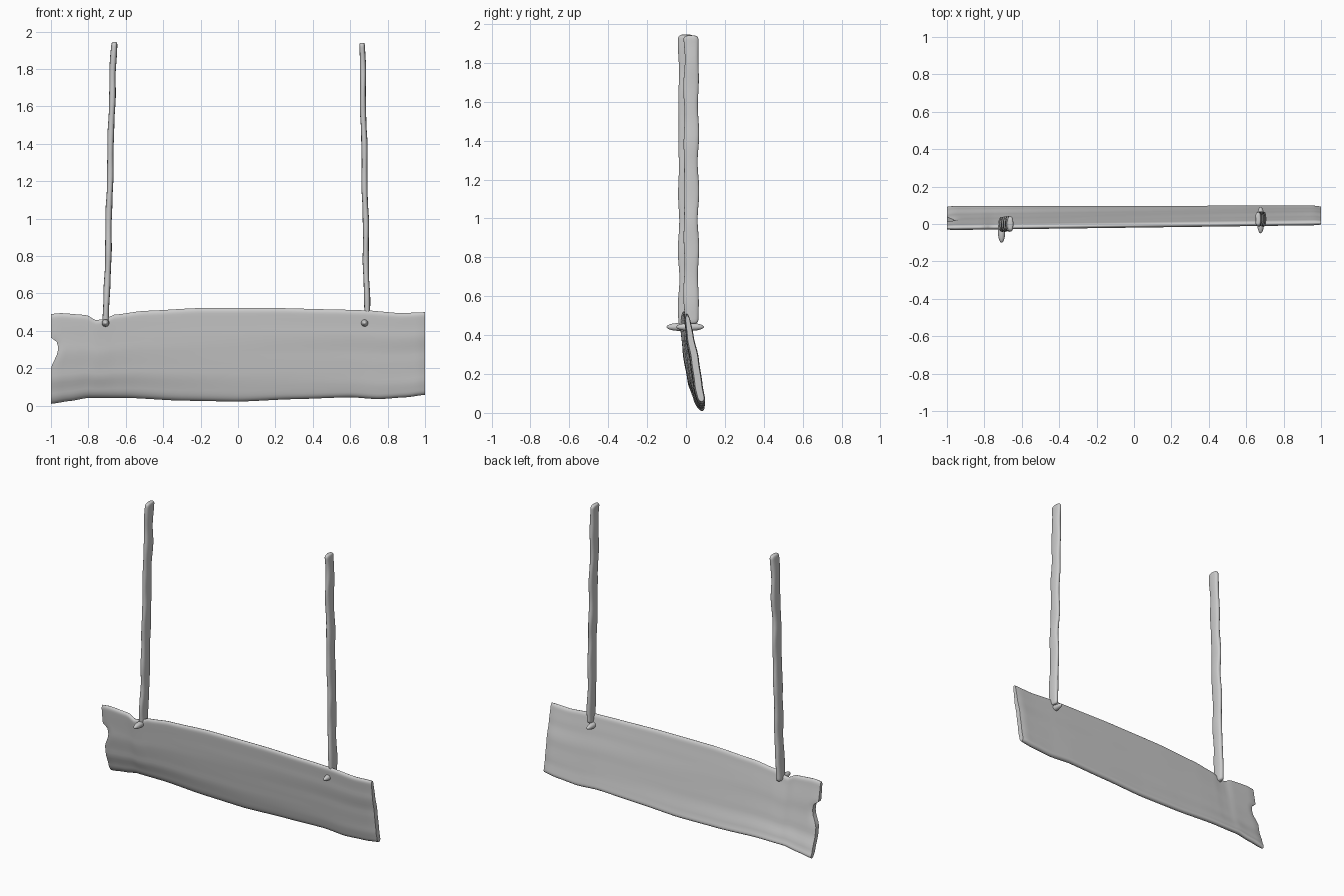
import bpy, math, random

if "Cube" in bpy.data.objects:
    bpy.data.objects.remove(bpy.data.objects["Cube"])

random.seed(4)


def lerp(points, x):
    """Smooth interpolation through (position, value) pairs."""
    if x <= points[0][0]:
        return points[0][1]
    for (a, va), (b, vb) in zip(points, points[1:]):
        if x <= b:
            t = (x - a) / (b - a)
            t = 0.5 * t + 0.5 * t * t * (3 - 2 * t)
            return va + (vb - va) * t
    return points[-1][1]


def make_object(name, verts, faces):
    mesh = bpy.data.meshes.new(name)
    mesh.from_pydata(verts, [], faces)
    mesh.update()
    obj = bpy.data.objects.new(name, mesh)
    bpy.context.collection.objects.link(obj)
    bpy.ops.object.select_all(action='DESELECT')
    obj.select_set(True)
    bpy.context.view_layer.objects.active = obj
    bpy.ops.object.mode_set(mode='EDIT')
    bpy.ops.mesh.select_all(action='SELECT')
    bpy.ops.mesh.normals_make_consistent(inside=False)
    bpy.ops.object.mode_set(mode='OBJECT')
    bpy.ops.object.shade_smooth_by_angle(angle=math.radians(50))
    return obj


# Plank: outline, lean and thickness profiles
TOP = [(-1, .49), (-.95, .495), (-.81, .485), (-.76, .457), (-.71, .465), (-.66, .487),
       (-.5, .507), (-.2, .522), (.2, .522), (.5, .515), (.68, .51), (.87, .495), (1, .50)]
BOTTOM = [(-1, .01), (-.9, .025), (-.8, .042), (-.6, .042), (-.3, .027), (0, .022),
          (.3, .035), (.6, .045), (.75, .035), (.9, .045), (1, .058)]
LEAN_LEFT = [(0, .082), (.1, .062), (.3, .03), (.6, .005), (1, -.02)]
LEAN_RIGHT = [(0, .08), (.2, .063), (.5, .045), (.75, .022), (1, .006)]
NOTCH = [(.2, 0), (.29, .037), (.335, .037), (.365, 0)]
HALF = [(0, .021), (.15, .023), (.6, .022), (1, .014)]


def make_plank():
    nx, nt = 100, 32
    verts, faces = [], []
    for i in range(nx + 1):
        x0 = -1 + 2 * i / nx
        lo, hi = lerp(BOTTOM, x0), lerp(TOP, x0)
        mix = (x0 + 1) / 2
        end = min(1, .75 + (1 - abs(x0)) * 8)
        ring = []
        for j in range(nt + 1):
            t = 0.5 - 0.5 * math.cos(math.pi * j / nt)
            z = lo + (hi - lo) * t
            y = lerp(LEAN_LEFT, t) * (1 - mix) + lerp(LEAN_RIGHT, t) * mix
            edge = min(1, t / .05, (1 - t) / .05)
            half = lerp(HALF, t) * end * math.sqrt(max(.03, 1 - (1 - edge) ** 2))
            x = x0 + lerp(NOTCH, z) * max(0, 1 - (x0 + 1) / .15)
            ring.append(((x, y - half, z), (x, y + half, z)))
        verts += [p[0] for p in ring] + [p[1] for p in reversed(ring)]
    n = 2 * (nt + 1)
    for i in range(nx):
        for j in range(n):
            k = (j + 1) % n
            faces.append((i * n + j, i * n + k, (i + 1) * n + k, (i + 1) * n + j))
    # End caps, as strips joining front to back
    for base in (0, nx * n):
        for j in range(nt):
            faces.append((base + j, base + j + 1, base + n - 2 - j, base + n - 1 - j))
    make_object("plank", verts, faces)


def make_strap(name, path, y_mid, y_half, x_half, z0, z1):
    rings, sides = 60, 20
    verts, faces = [], []
    waves = [random.uniform(0, 6.28) for _ in range(4)]
    for i in range(rings + 1):
        u = 0.5 - 0.5 * math.cos(math.pi * i / rings)
        z = z0 + (z1 - z0) * u
        d = min(z - z0, z1 - z)
        cap = .55 + .45 * math.sqrt(1 - (1 - min(1, d / .02)) ** 2)
        ry = (y_half + .0025 * math.sin(z * 23 + waves[0])) * cap
        rx = (x_half + .001 * math.sin(z * 31 + waves[1])) * cap
        cx = lerp(path, z) + .002 * math.sin(z * 15 + waves[2])
        cy = y_mid + .002 * math.sin(z * 19 + waves[3])
        for j in range(sides):
            a = 2 * math.pi * j / sides
            c, s = math.cos(a), math.sin(a)
            verts.append((cx + rx * math.copysign(abs(c) ** .75, c),
                          cy + ry * math.copysign(abs(s) ** .75, s), z))
    for i in range(rings):
        for j in range(sides):
            k = (j + 1) % sides
            faces.append((i * sides + j, i * sides + k,
                          (i + 1) * sides + k, (i + 1) * sides + j))
    faces += [tuple(range(sides)), tuple(range(rings * sides, (rings + 1) * sides))]
    make_object(name, verts, faces)


def make_peg(name, x, z, y0, y1):
    bpy.ops.mesh.primitive_uv_sphere_add(segments=24, ring_count=16,
                                         location=(x, (y0 + y1) / 2, z))
    peg = bpy.context.object
    peg.name = name
    peg.scale = (.02, (y1 - y0) / 2, .02)
    bpy.ops.object.transform_apply(location=False, rotation=False)
    bpy.ops.object.shade_smooth()


make_plank()

# Hanging straps
make_strap("left_strap", [(.43, -.708), (.6, -.70), (1, -.69), (1.5, -.678), (1.75, -.67),
                          (1.94, -.661)], .0, .038, .017, .43, 1.945)
make_strap("right_strap", [(.45, .69), (.8, .685), (1.2, .678), (1.6, .67), (1.94, .664)],
           .027, .037, .016, .46, 1.94)

# Pegs through the plank
make_peg("left_peg", -.708, .442, -.10, .03)
make_peg("right_peg", .677, .442, -.05, .092)
